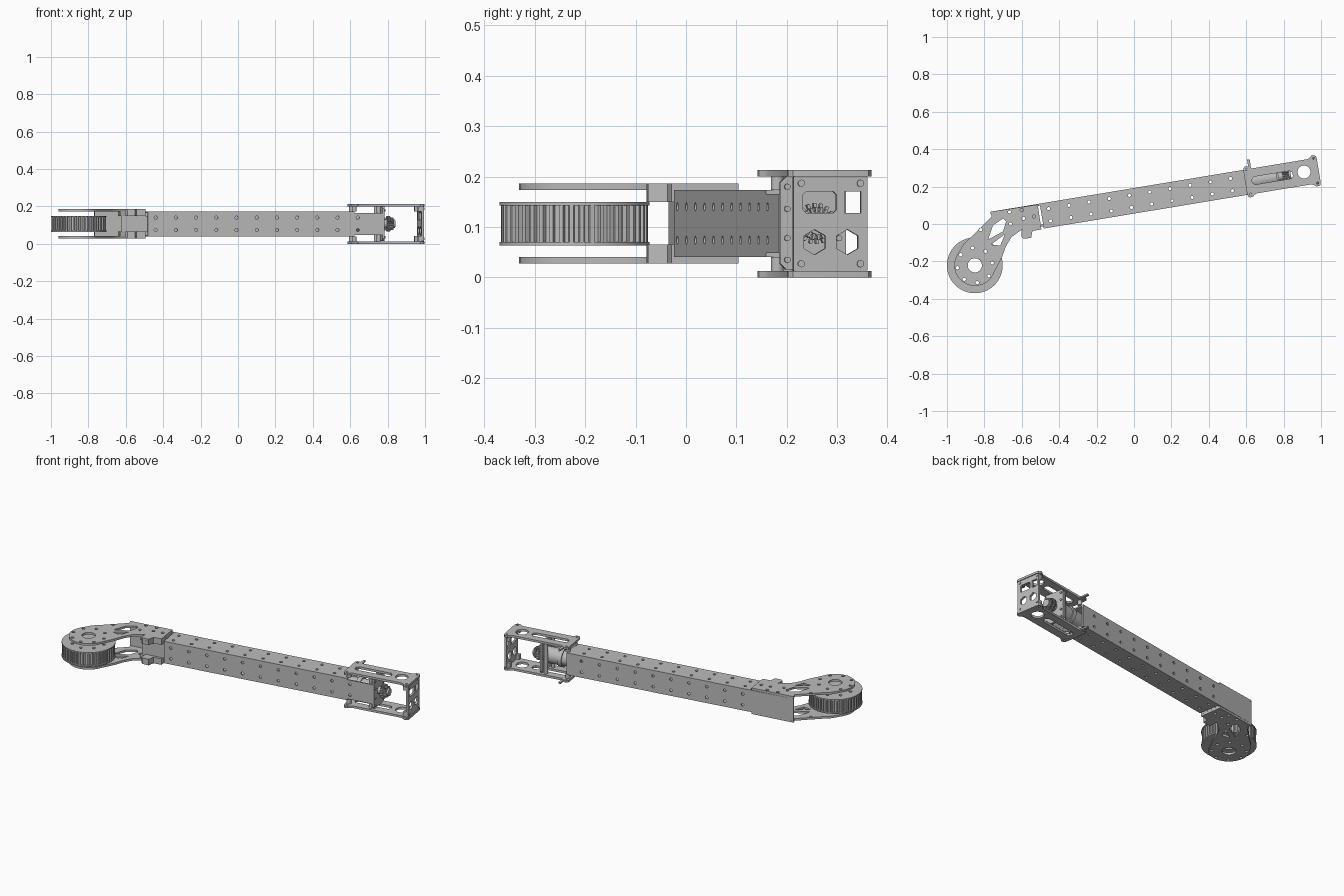
import bpy, bmesh
from math import radians, cos, sin, pi
from mathutils import Matrix

old = bpy.data.objects.get("Cube")
if old:
    bpy.data.objects.remove(old, do_unlink=True)

metal = bpy.data.materials.new("grey_metal")
metal.use_nodes = True
GREY = (0.5, 0.5, 0.5, 1)
metal.diffuse_color = GREY
metal.node_tree.nodes["Principled BSDF"].inputs["Base Color"].default_value = GREY

# Frames: the beam lies along a direction turned about z
WORLD = Matrix.Identity(4)
BEAM = Matrix.Translation((0, 0.124, 0)) @ Matrix.Rotation(radians(9.4), 4, 'Z')
SIDE = BEAM @ Matrix.Rotation(radians(90), 4, 'X')        # draws in (along, up)
CROSS = BEAM @ Matrix(((0, 0, 1, 0), (1, 0, 0, 0), (0, 1, 0, 0), (0, 0, 0, 1)))  # (across, up)
MID = 0.107


def circle(x, y, r, n=24, turn=0.0):
    return [(x + r * cos(turn + 2 * pi * i / n), y + r * sin(turn + 2 * pi * i / n)) for i in range(n)]


def rect(x0, x1, y0, y1, c=0.0):
    if not c:
        return [(x0, y0), (x1, y0), (x1, y1), (x0, y1)]
    return [(x0 + c, y0), (x1 - c, y0), (x1, y0 + c), (x1, y1 - c),
            (x1 - c, y1), (x0 + c, y1), (x0, y1 - c), (x0, y0 + c)]


def toothed(x, y, r_in, r_out, n):
    pts = []
    for i in range(n):
        for f, r in ((0, r_in), (0.4, r_in), (0.5, r_out), (0.9, r_out)):
            a = 2 * pi * (i + f) / n
            pts.append((x + r * cos(a), y + r * sin(a)))
    return pts


def plate(name, loops, low, high, frame=WORLD):
    """Extrude an outline (first loop) with holes (other loops) from low to high."""
    cu = bpy.data.curves.new(name, 'CURVE')
    cu.dimensions, cu.fill_mode = '2D', 'BOTH'
    cu.extrude = (high - low) / 2
    for loop in loops:
        sp = cu.splines.new('POLY')
        sp.points.add(len(loop) - 1)
        for p, (x, y) in zip(sp.points, loop):
            p.co = (x, y, 0, 1)
        sp.use_cyclic_u = True
    tmp = bpy.data.objects.new(name + "_outline", cu)
    bpy.context.collection.objects.link(tmp)
    deps = bpy.context.evaluated_depsgraph_get()
    me = bpy.data.meshes.new_from_object(tmp.evaluated_get(deps))
    bpy.data.objects.remove(tmp, do_unlink=True)
    bm = bmesh.new()
    bm.from_mesh(me)
    bmesh.ops.remove_doubles(bm, verts=bm.verts, dist=1e-5)
    bmesh.ops.recalc_face_normals(bm, faces=bm.faces)
    bm.to_mesh(me)
    bm.free()
    me.materials.clear()
    me.materials.append(metal)
    ob = bpy.data.objects.new(name, me)
    bpy.context.collection.objects.link(ob)
    ob.matrix_world = frame @ Matrix.Translation((0, 0, (low + high) / 2))
    ob.select_set(True)
    return ob


bpy.ops.object.select_all(action='DESELECT')

# Square beam: four drilled walls
HALF, WALL, START, END = 0.0675, 0.008, -0.5, 0.62
LOW, HIGH = MID - 0.0665, MID + 0.0665
stations = [-0.457 + 0.1095 * i for i in range(11)]


def drilled(centre, end):
    return [circle(u, centre + s * 0.033, 0.0085, 12)
            for u in stations if u < end - 0.02 for s in (-1, 1)]


for name, z in (("beam_bottom", LOW), ("beam_top", HIGH - WALL)):
    plate(name, [rect(START, END, -HALF, HALF)] + drilled(0, END), z, z + WALL, BEAM)
for name, n, end in (("beam_front", HALF - WALL, 0.78), ("beam_back", -HALF, END)):
    plate(name, [rect(START, end, LOW + WALL, HIGH - WALL)] + drilled(MID, end), n, n + WALL, SIDE)

# Pulley with toothed rim and two flanges
PX, PY = -0.851, -0.221
bolts = [circle(PX + 0.094 * cos(a), PY + 0.094 * sin(a), 0.009, 12)
         for a in (radians(8 + 45 * i) for i in range(8))]
hub_holes = [circle(PX, PY, 0.038)] + bolts
plate("pulley_teeth", [toothed(PX, PY, 0.137, 0.146, 44)] + hub_holes, 0.07, 0.143)
for name, z in (("pulley_lower_flange", 0.063), ("pulley_upper_flange", 0.143)):
    plate(name, [circle(PX, PY, 0.149, 64)] + hub_holes, z, z + 0.007)

# Curved arm plates holding the pulley
arc = [(PX + 0.11 * cos(a), PY + 0.11 * sin(a)) for a in (radians(150 + 10 * i) for i in range(20))]
tab = [(-0.6, -0.03), (-0.603, -0.068), (-0.59, -0.078), (-0.55, -0.075), (-0.543, -0.037)]
arm = arc + [(-0.705, -0.175), (-0.685, -0.12), (-0.655, -0.07)] + tab + [
    (-0.495, -0.029), (-0.515, 0.104), (-0.77, 0.065), (-0.76, 0.04), (-0.85, -0.05), (-0.91, -0.105)]
upper_window = [(-0.78, -0.083), (-0.754, -0.008), (-0.7, 0.03), (-0.684, 0.013), (-0.7, -0.04)]
lower_window = [(-0.765, -0.11), (-0.69, -0.055), (-0.715, -0.115)]
arm_screws = [circle(x, y, 0.009, 12) for x, y in
              ((-0.665, 0.065), (-0.6, 0.075), (-0.59, 0.03), (-0.535, 0.04), (-0.66, 0.0), (-0.82, -0.03))]
for name, z in (("lower_arm_plate", 0.028), ("upper_arm_plate", 0.1738)):
    plate(name, [arm, upper_window, lower_window] + hub_holes + arm_screws, z, z + 0.0127)

# Connector between the arm plates and the beam
pad = [(-0.63, -0.045)] + tab + [(-0.495, -0.029), (-0.515, 0.104), (-0.64, 0.083)]
for name, z0, z1 in (("lower_connector_pad", 0.041, 0.065), ("upper_connector_pad", 0.15, 0.1735)):
    plate(name, [pad, arm_screws[2]], z0, z1)
plate("connector_web", [rect(-0.64, START, -0.055, -0.045)], 0.065, 0.15, BEAM)
plate("connector_back_wall", [rect(-0.768, START, 0.057, HALF)], 0.041, 0.1735, BEAM)

# Lobed gearbox plates
CU = 0.802
quarter = [(0.199, 0.062), (0.197, 0.076), (0.187, 0.084), (0.172, 0.083), (0.162, 0.074), (0.15, 0.068)]
lobed = []
for sx, sy in ((1, 1), (-1, 1), (-1, -1), (1, -1)):
    pts = quarter if sx * sy > 0 else quarter[::-1]
    lobed += [(CU + sx * x, sy * y) for x, y in pts]
corner_holes = [circle(CU + sx * 0.182, sy * 0.067, 0.006, 12) for sx in (-1, 1) for sy in (-1, 1)]
slot = rect(0.64, 0.86, -0.02, 0.022, 0.012)
for name, z in (("gearbox_bottom_plate", 0.0), ("gearbox_top_plate", 0.2)):
    plate(name, [lobed, slot, circle(0.922, 0.003, 0.035)] + corner_holes, z, z + 0.013, BEAM)
    plate(name + "_tab", [rect(0.632, 0.646, 0.06, 0.118)], z + 0.002, z + 0.011, BEAM)

# Spacers, long at the motor and short on the beam
for i, v in enumerate((-0.045, 0.045)):
    plate(f"motor_post_{i}", [circle(0.755, v, 0.011, 16)], 0.012, 0.201, BEAM)
    plate(f"lower_spacer_{i}", [circle(0.622, v, 0.013, 16)], 0.012, LOW, BEAM)
    plate(f"upper_spacer_{i}", [circle(0.622, v, 0.013, 16)], HIGH, 0.201, BEAM)

# End plate with windows, hexagon holes, screws and corner blocks
end_holes = [rect(-0.055, 0.012, 0.128, 0.17, 0.006), rect(0.028, 0.061, 0.128, 0.17)]
end_holes += [circle(v, 0.07, 0.025, 6, pi / 6) for v in (-0.032, 0.034)]
plate("end_plate", [rect(-0.074, 0.074, 0, 0.213, 0.014)] + end_holes, 0.983, 0.996, CROSS)
for i, (v, z) in enumerate((v, z) for v in (-0.059, 0.06) for z in (0.027, 0.187)):
    plate(f"end_screw_{i}", [circle(v, z, 0.007, 12)], 0.99, 1.0, CROSS)
    plate(f"end_corner_block_{i}", [rect(v - 0.011, v + 0.011, z - 0.015, z + 0.015)], 0.965, 0.985, CROSS)

# Motor, mounting flange and drive gear
plate("motor_body", [circle(0, MID, 0.047, 32)], 0.58, 0.775, CROSS)
plate("motor_collar", [circle(0, MID, 0.054, 32)], 0.66, 0.685, CROSS)
plate("motor_flange", [rect(-0.066, 0.066, 0.016, 0.2, 0.012)], 0.772, 0.784, CROSS)
for i, (v, z) in enumerate((v, z) for v in (-0.052, 0.052) for z in (0.035, 0.078, 0.136, 0.18)):
    plate(f"flange_screw_{i}", [circle(v, z, 0.006, 12)], 0.782, 0.79, CROSS)
plate("gear_hub", [circle(0, MID, 0.022)], 0.78, 0.85, CROSS)
plate("gear_large_teeth", [toothed(0, MID, 0.031, 0.041, 18)], 0.805, 0.823, CROSS)
plate("gear_small_teeth", [toothed(0, MID, 0.024, 0.033, 18)], 0.823, 0.84, CROSS)

# Smooth round walls, keep edges sharp
bpy.context.view_layer.objects.active = bpy.data.objects["motor_body"]
bpy.ops.object.shade_smooth_by_angle(angle=radians(32))
bpy.ops.object.select_all(action='DESELECT')
